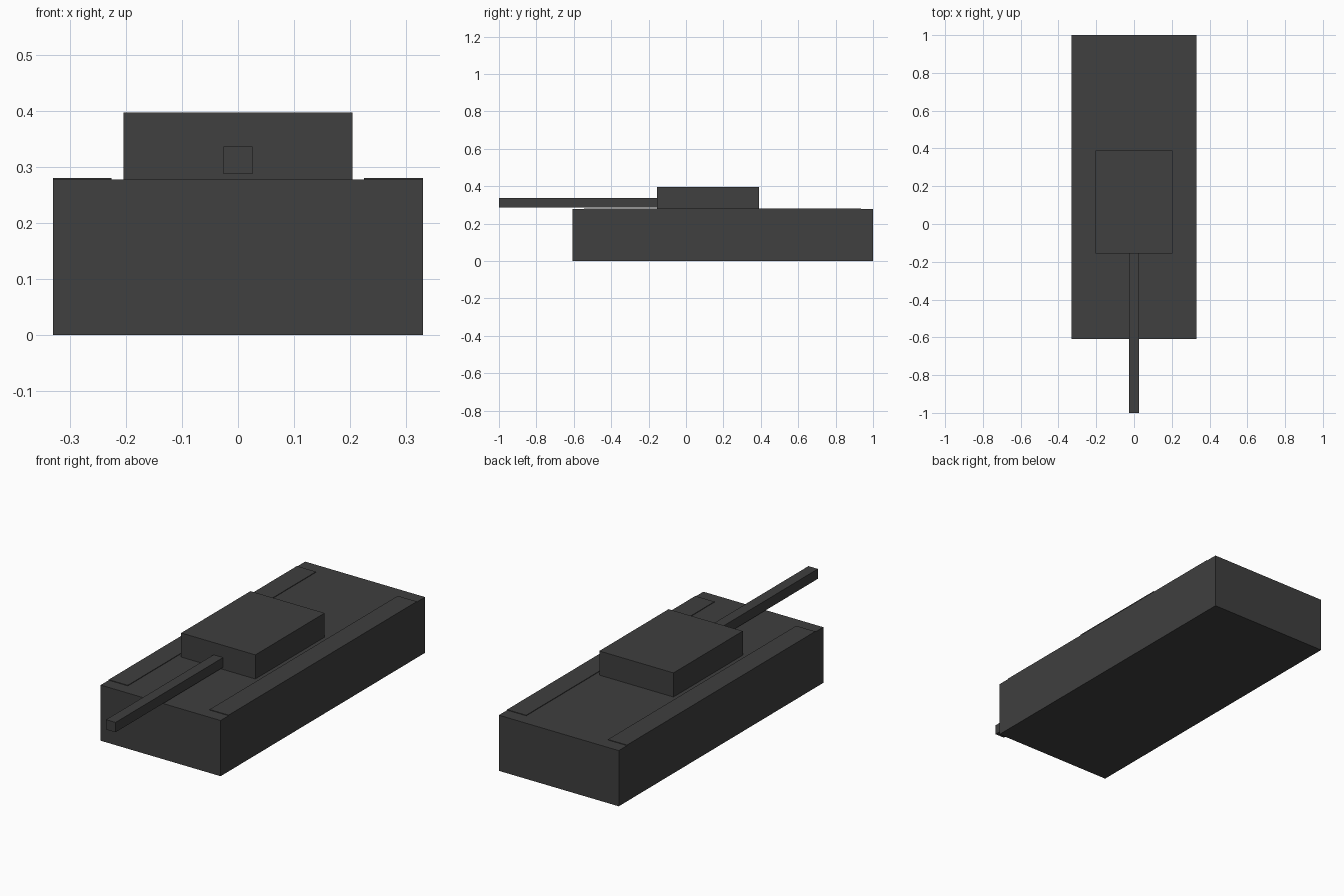
import bpy

if "Cube" in bpy.data.objects:
    bpy.data.objects.remove(bpy.data.objects["Cube"])

dark = bpy.data.materials.new("dark_grey")
dark.diffuse_color = (0.05, 0.05, 0.05, 1)
dark.use_nodes = True
dark.node_tree.nodes["Principled BSDF"].inputs["Base Color"].default_value = dark.diffuse_color


def box(name, x, y, z):
    """Box from (min, max) ranges on each axis."""
    spans = (x, y, z)
    bpy.ops.mesh.primitive_cube_add(size=1, location=[(a + b) / 2 for a, b in spans])
    ob = bpy.context.object
    ob.name = name
    ob.scale = [b - a for a, b in spans]
    bpy.ops.object.transform_apply(location=False, rotation=False, scale=True)
    ob.data.materials.append(dark)
    return ob


HULL_TOP = 0.277

# Hull
box("hull", (-0.33, 0.33), (-0.608, 1.0), (0, HULL_TOP))

# Track covers, barely raised along both sides of the hull top
for side, x in (("left", (-0.33, -0.225)), ("right", (0.225, 0.33))):
    box(f"track_cover_{side}", x, (-0.545, 0.935), (HULL_TOP, 0.28))

# Turret and square gun barrel
box("turret", (-0.204, 0.204), (-0.155, 0.39), (HULL_TOP, 0.397))
box("gun_barrel", (-0.026, 0.026), (-1.0, -0.155), (0.287, 0.336))
